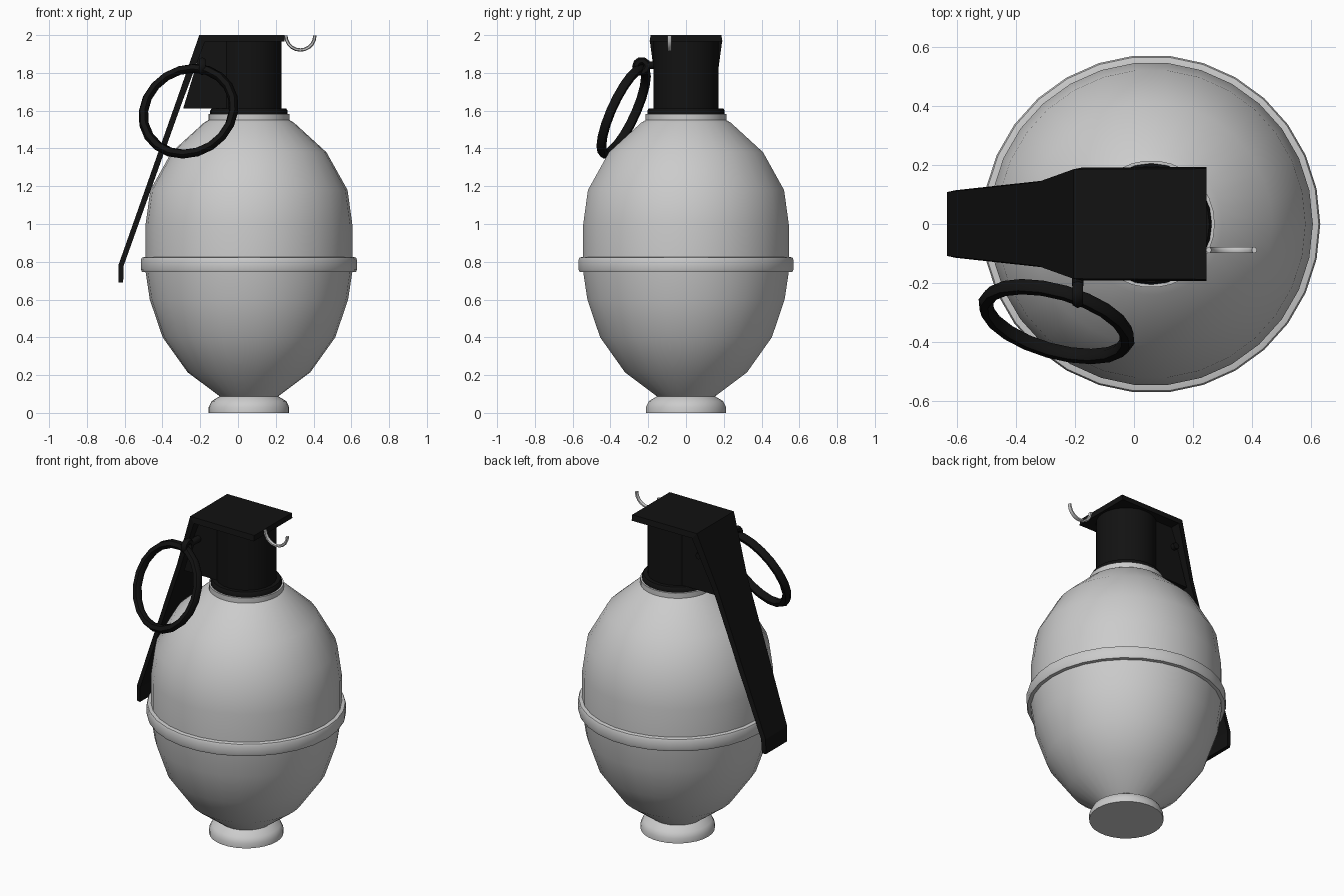
import bpy, bmesh, math
from mathutils import Vector

if "Cube" in bpy.data.objects:
    bpy.data.objects.remove(bpy.data.objects["Cube"])

CX = 0.058
black = bpy.data.materials.new("black_metal")
black.diffuse_color = (0.006, 0.006, 0.006, 1)
black.use_nodes = True
black.node_tree.nodes["Principled BSDF"].inputs["Base Color"].default_value = black.diffuse_color


def finish(name, bm, mat=None, smooth=40):
    bmesh.ops.recalc_face_normals(bm, faces=bm.faces)
    me = bpy.data.meshes.new(name)
    bm.to_mesh(me)
    bm.free()
    ob = bpy.data.objects.new(name, me)
    bpy.context.collection.objects.link(ob)
    if mat:
        me.materials.append(mat)
    if smooth:
        bpy.ops.object.select_all(action='DESELECT')
        ob.select_set(True)
        bpy.context.view_layer.objects.active = ob
        bpy.ops.object.shade_smooth_by_angle(angle=math.radians(smooth))
    return ob


def lathe(name, profile, n, mat=None):
    bm = bmesh.new()
    rings = [[bm.verts.new((CX + r * math.cos(2 * math.pi * i / n),
                            r * math.sin(2 * math.pi * i / n), z)) for i in range(n)]
             for r, z in profile]
    for a, b in zip(rings, rings[1:]):
        for i in range(n):
            j = (i + 1) % n
            bm.faces.new((a[i], a[j], b[j], b[i]))
    bm.faces.new(rings[0])
    bm.faces.new(rings[-1])
    return finish(name, bm, mat)


def loft(name, sections, mat, smooth=0):
    bm = bmesh.new()
    rings = [[bm.verts.new(p) for p in s] for s in sections]
    n = len(rings[0])
    for a, b in zip(rings, rings[1:]):
        for i in range(n):
            j = (i + 1) % n
            bm.faces.new((a[i], a[j], b[j], b[i]))
    bm.faces.new(rings[0])
    bm.faces.new(rings[-1])
    return finish(name, bm, mat, smooth)


def torus(name, center, normal, R, r, n, m, mat):
    bm = bmesh.new()
    q = Vector(normal).to_track_quat('Z', 'Y')
    v = [[bm.verts.new(Vector(center) + q @ Vector((
        (R + r * math.cos(b)) * math.cos(a), (R + r * math.cos(b)) * math.sin(a), r * math.sin(b))))
        for b in (2 * math.pi * k / m for k in range(m))]
        for a in (2 * math.pi * k / n for k in range(n))]
    for i in range(n):
        for j in range(m):
            bm.faces.new((v[i][j], v[(i + 1) % n][j], v[(i + 1) % n][(j + 1) % m], v[i][(j + 1) % m]))
    return finish(name, bm, mat, 60)


# Body shells, foot and raised belt
lathe("body_lower", [(0.213, 0), (0.213, 0.03), (0.198, 0.062), (0.155, 0.088), (0.325, 0.215),
                     (0.457, 0.40), (0.525, 0.60), (0.547, 0.745)], 30)
lathe("body_belt", [(0.545, 0.745), (0.567, 0.747), (0.572, 0.76), (0.572, 0.81),
                    (0.567, 0.822), (0.545, 0.827)], 30)
lathe("body_upper", [(0.547, 0.825), (0.547, 1.0), (0.522, 1.18), (0.41, 1.38),
                     (0.24, 1.535), (0.215, 1.55), (0.215, 1.582)], 30)

# Neck with collar
lathe("neck", [(0.205, 1.58), (0.205, 1.60), (0.197, 1.612), (0.173, 1.612), (0.173, 1.975)], 24, black)

# Block joining the neck to the lever
side = [(0.03, 1.612), (-0.29, 1.612), (-0.18, 1.975), (0.03, 1.975)]
loft("neck_block", [[(x, y, z) for x, z in side] for y in (-0.125, 0.125)], black)

# Top plate and lever: outer point, inner point, half width
path = [((0.245, 2.0), (0.245, 1.965), 0.187),
        ((-0.205, 2.0), (-0.175, 1.965), 0.185),
        ((-0.325, 1.655), (-0.295, 1.647), 0.142),
        ((-0.632, 0.785), (-0.605, 0.78), 0.108),
        ((-0.632, 0.69), (-0.608, 0.69), 0.104)]
loft("lever", [[(o[0], -w, o[1]), (o[0], w, o[1]), (i[0], w + 0.006, i[1]), (i[0], -w - 0.006, i[1])]
               for o, i, w in path], black)

# Pull ring, its eyelet and pin
torus("pull_ring", (-0.262, -0.33, 1.597), (0.286, 1, -0.46), 0.248, 0.026, 20, 6, black)
torus("pin_eyelet", (-0.19, -0.235, 1.835), (1, 0, 0), 0.03, 0.02, 10, 6, black)
circle = [(0.02 * math.cos(k * math.pi / 4), 0.02 * math.sin(k * math.pi / 4)) for k in range(8)]
loft("pin", [[(-0.19 + a, y, 1.84 + b) for a, b in circle] for y in (-0.21, 0.15)], black, 50)

# Half-ring safety hook at the front of the plate
arc = []
for k in range(11):
    t = math.pi + math.pi * k / 10
    arc.append([(0.33 + (0.077 + 0.009 * math.cos(b)) * math.cos(t), -0.088 + 0.012 * math.sin(b),
                 1.998 + (0.077 + 0.009 * math.cos(b)) * math.sin(t))
                for b in (k2 * math.pi / 3 for k2 in range(6))])
loft("safety_hook", arc, None, 60)
